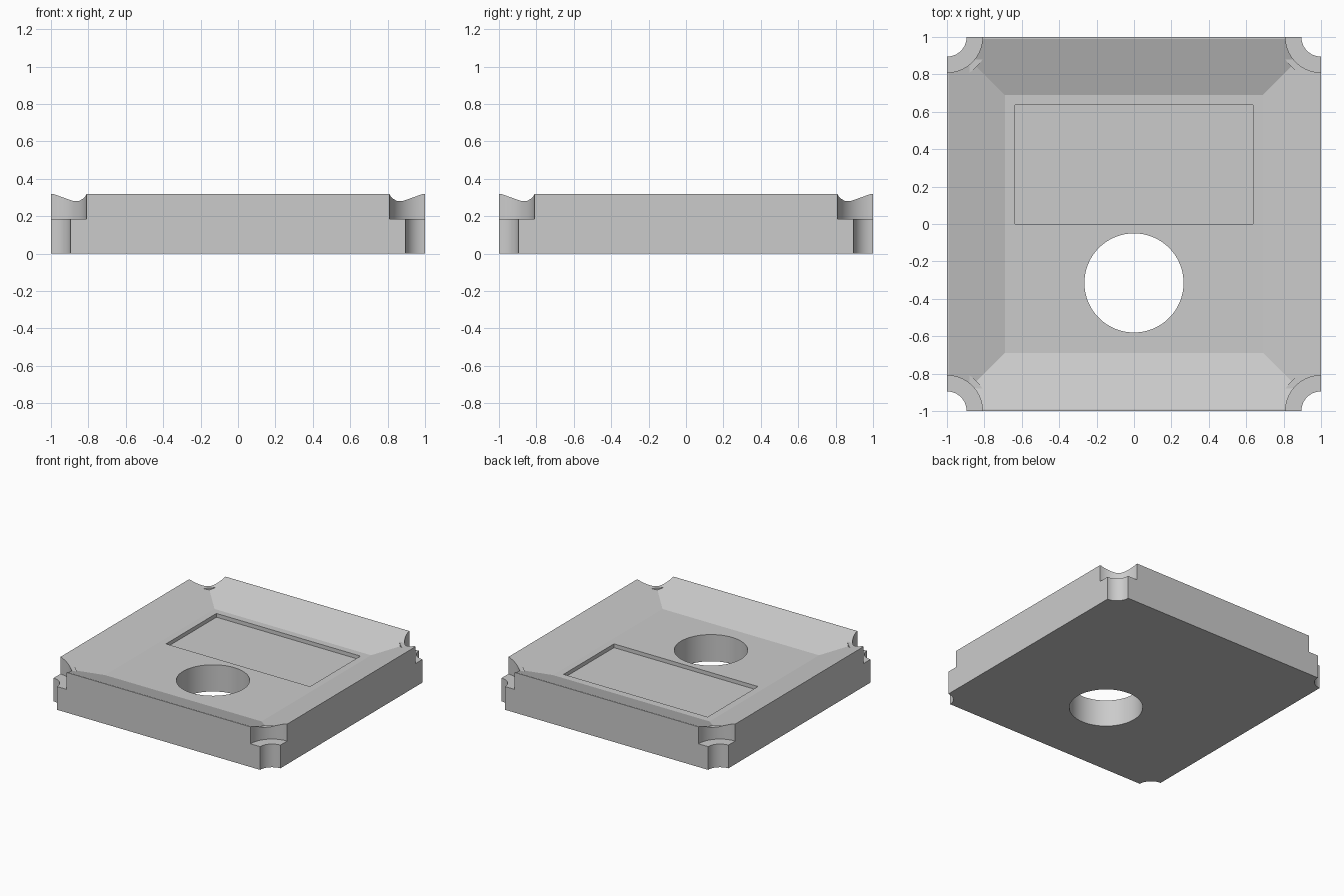
import bpy
import bmesh
import math
from mathutils import Matrix

cube = bpy.data.objects.get("Cube")
if cube:
    bpy.data.objects.remove(cube, do_unlink=True)

HEIGHT = 0.32
FLOOR = 0.213
LEDGE = 0.185
BOSS_TOP = 0.281
CORNERS = [(x, y) for x in (-1, 1) for y in (-1, 1)]

grey = bpy.data.materials.new("plain grey")
grey.use_nodes = True
colour = (0.6, 0.6, 0.6, 1)
grey.diffuse_color = colour
grey.node_tree.nodes["Principled BSDF"].inputs["Base Color"].default_value = colour


def add_object(name, bm):
    mesh = bpy.data.meshes.new(name)
    bmesh.ops.recalc_face_normals(bm, faces=bm.faces)
    bm.to_mesh(mesh)
    bm.free()
    mesh.materials.append(grey)
    obj = bpy.data.objects.new(name, mesh)
    bpy.context.collection.objects.link(obj)
    return obj


def block(name, x0, x1, y0, y1, z0, z1, flare=0):
    """Box whose top is wider than its bottom by flare on each side."""
    bm = bmesh.new()
    rings = []
    for z, f in ((z0, 0), (z1, flare)):
        rings.append([bm.verts.new((x, y, z)) for x, y in (
            (x0 - f, y0 - f), (x1 + f, y0 - f), (x1 + f, y1 + f), (x0 - f, y1 + f))])
    for ring in rings:
        bm.faces.new(ring)
    low, high = rings
    for i in range(4):
        j = (i + 1) % 4
        bm.faces.new((low[i], low[j], high[j], high[i]))
    return add_object(name, bm)


def cylinder(name, x, y, radius, z0, z1):
    bm = bmesh.new()
    bmesh.ops.create_cone(bm, cap_ends=True, segments=96, radius1=radius, radius2=radius,
                          depth=z1 - z0, matrix=Matrix.Translation((x, y, (z0 + z1) / 2)))
    return add_object(name, bm)


def cut(target, cutter):
    mod = target.modifiers.new("cut", "BOOLEAN")
    mod.operation = "DIFFERENCE"
    mod.solver = "EXACT"
    mod.object = cutter
    bpy.context.view_layer.objects.active = target
    bpy.ops.object.modifier_apply(modifier=mod.name)
    bpy.data.objects.remove(cutter, do_unlink=True)


# Square body
plate = block("dished_plate", -1, 1, -1, 1, 0, HEIGHT)

# Sloping dish, sparing a low round boss at each corner
run = 0.3
dish = block("dish_cutter", -0.69, 0.69, -0.69, 0.69, FLOOR,
             FLOOR + 2 * (HEIGHT - FLOOR), flare=2 * run)
for x, y in CORNERS:
    cut(dish, cylinder("boss_cutter", x, y, 0.225, 0.1, BOSS_TOP))
cut(plate, dish)

# Stepped corner notches
for x, y in CORNERS:
    cut(plate, cylinder("notch_cutter", x, y, 0.105, -0.1, 0.25))
    cut(plate, cylinder("ledge_cutter", x, y, 0.19, LEDGE, 0.5))

# Shallow rectangular recess and round through hole
cut(plate, block("recess_cutter", -0.635, 0.635, 0, 0.635, FLOOR - 0.03, 0.5))
cut(plate, cylinder("hole_cutter", 0, -0.315, 0.265, -0.1, 0.5))

# Smooth round walls, crisp edges
bpy.ops.object.select_all(action="DESELECT")
plate.select_set(True)
bpy.context.view_layer.objects.active = plate
bpy.ops.object.shade_smooth_by_angle(angle=math.radians(15))
